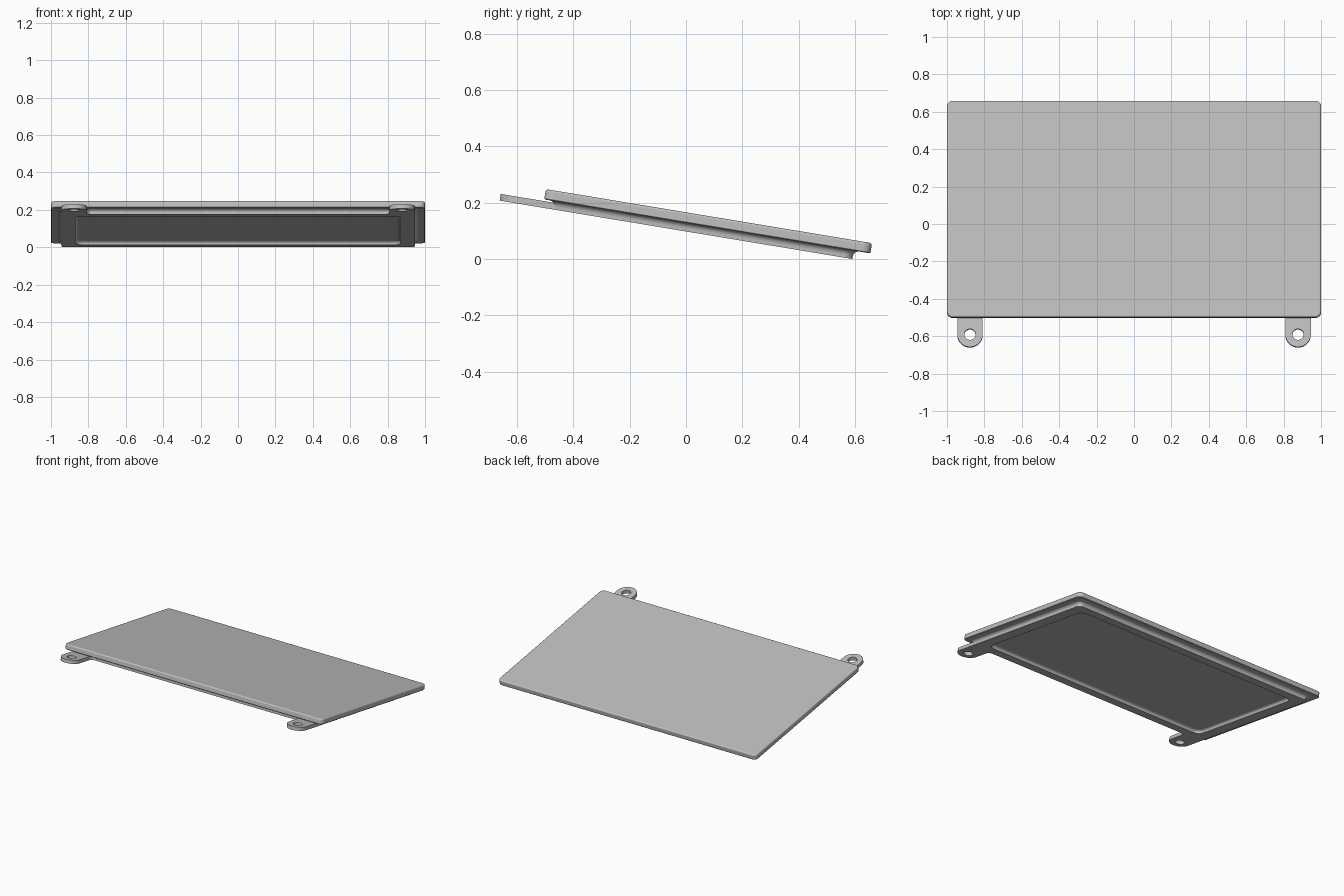
import bpy
import bmesh
from math import sin, cos, pi, radians

if "Cube" in bpy.data.objects:
    bpy.data.objects.remove(bpy.data.objects["Cube"])

TILT = radians(-9.4)
LIFT = 0.098

grey = bpy.data.materials.new("plain grey")
grey.use_nodes = True
grey.diffuse_color = (0.52, 0.52, 0.52, 1)
grey.node_tree.nodes["Principled BSDF"].inputs["Base Color"].default_value = grey.diffuse_color


def arc(cx, cy, r, start, end, steps):
    """Points along an arc, angles in degrees."""
    angles = [radians(start + (end - start) * i / steps) for i in range(steps + 1)]
    return [(cx + r * cos(a), cy + r * sin(a)) for a in angles]


def rounded_rect(half, front, back, r_front, r_back):
    return (arc(half - r_back, back - r_back, r_back, 0, 90, 8)
            + arc(r_back - half, back - r_back, r_back, 90, 180, 8)
            + arc(r_front - half, front + r_front, r_front, 180, 270, 8)
            + arc(half - r_front, front + r_front, r_front, 270, 360, 8))


def finish(obj):
    """Tilt the part, colour it and smooth its rounded edges."""
    obj.location.z = LIFT
    obj.rotation_euler.x = TILT
    obj.data.materials.clear()
    obj.data.materials.append(grey)
    bpy.ops.object.select_all(action='DESELECT')
    obj.select_set(True)
    bpy.context.view_layer.objects.active = obj
    bpy.ops.object.shade_smooth_by_angle(angle=radians(32))
    normals = obj.modifiers.new("even flats", 'WEIGHTED_NORMAL')
    normals.keep_sharp = True


# Panel: stacked outlines from the recess floor, round the base and up to the top
recess = (0.87, -0.405, 0.525)
base = (0.945, -0.475, 0.598)
slab = (1.0, -0.515, 0.658)
rings = []


def ring(size, grow, w, r_front, r_back):
    half, front, back = size
    outline = rounded_rect(half + grow, front - grow, back + grow,
                           max(r_front + grow, 0.002), max(r_back + grow, 0.002))
    rings.append([(x, y, w) for x, y in outline])


for i in range(5):                                  # rounded recess floor edge
    a = pi / 2 * i / 4
    ring(recess, 0.018 * (sin(a) - 1), 0.004 + 0.018 * cos(a), 0.045, 0.045)
ring(recess, 0, 0, 0.045, 0.045)
ring(base, 0, 0, 0.004, 0.03)                       # underside rim
for i in range(5):                                  # hollow fillet under the slab
    a = pi / 2 * i / 4
    ring(base, 0.02 * (1 - cos(a)), 0.01 + 0.02 * sin(a), 0.004, 0.03)
ring(slab, -0.003, 0.03, 0.03, 0.03)
ring(slab, 0, 0.033, 0.03, 0.03)
for i in range(5):                                  # softened top edge
    a = pi / 2 * i / 4
    ring(slab, 0.009 * (cos(a) - 1), 0.058 + 0.009 * sin(a), 0.03, 0.03)

bm = bmesh.new()
loops = [[bm.verts.new(p) for p in pts] for pts in rings]
for low, high in zip(loops, loops[1:]):
    n = len(low)
    for i in range(n):
        j = (i + 1) % n
        bm.faces.new((low[i], low[j], high[j], high[i]))
bm.faces.new(loops[0][::-1])
bm.faces.new(loops[-1])
bmesh.ops.remove_doubles(bm, verts=bm.verts, dist=0.00005)
bmesh.ops.recalc_face_normals(bm, faces=bm.faces)
mesh = bpy.data.meshes.new("panel")
bm.to_mesh(mesh)
bm.free()
panel = bpy.data.objects.new("panel", mesh)
bpy.context.collection.objects.link(panel)
finish(panel)

# Mounting tabs: round-ended lugs with a hole, flared into the base
THICK = 0.024
HOLE_X, HOLE_Y, TAB_R = 0.877, -0.602, 0.068


def add_spline(curve, points, side):
    spline = curve.splines.new('POLY')
    spline.points.add(len(points) - 1)
    for point, (x, y) in zip(spline.points, points):
        point.co = (x * side, y, 0, 1)
    spline.use_cyclic_u = True


for side, name in ((1, "left_tab"), (-1, "right_tab")):
    curve = bpy.data.curves.new(name, 'CURVE')
    curve.dimensions = '2D'
    curve.fill_mode = 'BOTH'
    curve.extrude = THICK / 2
    inner = HOLE_X - TAB_R
    outline = arc(HOLE_X, HOLE_Y, TAB_R, 180, 360, 24)
    outline += [(HOLE_X + TAB_R, -0.465), (inner - 0.03, -0.465)]
    outline += arc(inner - 0.03, -0.505, 0.03, 90, 0, 6)
    add_spline(curve, outline, side)
    add_spline(curve, arc(HOLE_X, HOLE_Y, 0.03, 0, 348.75, 31), side)
    tab = bpy.data.objects.new(name, curve)
    bpy.context.collection.objects.link(tab)
    bpy.ops.object.select_all(action='DESELECT')
    tab.select_set(True)
    bpy.context.view_layer.objects.active = tab
    bpy.ops.object.convert(target='MESH')
    tab = bpy.context.view_layer.objects.active
    bm = bmesh.new()
    bm.from_mesh(tab.data)
    bmesh.ops.translate(bm, verts=bm.verts, vec=(0, 0, THICK / 2))
    bmesh.ops.remove_doubles(bm, verts=bm.verts, dist=0.0001)
    bmesh.ops.recalc_face_normals(bm, faces=bm.faces)
    bm.to_mesh(tab.data)
    bm.free()
    finish(tab)
